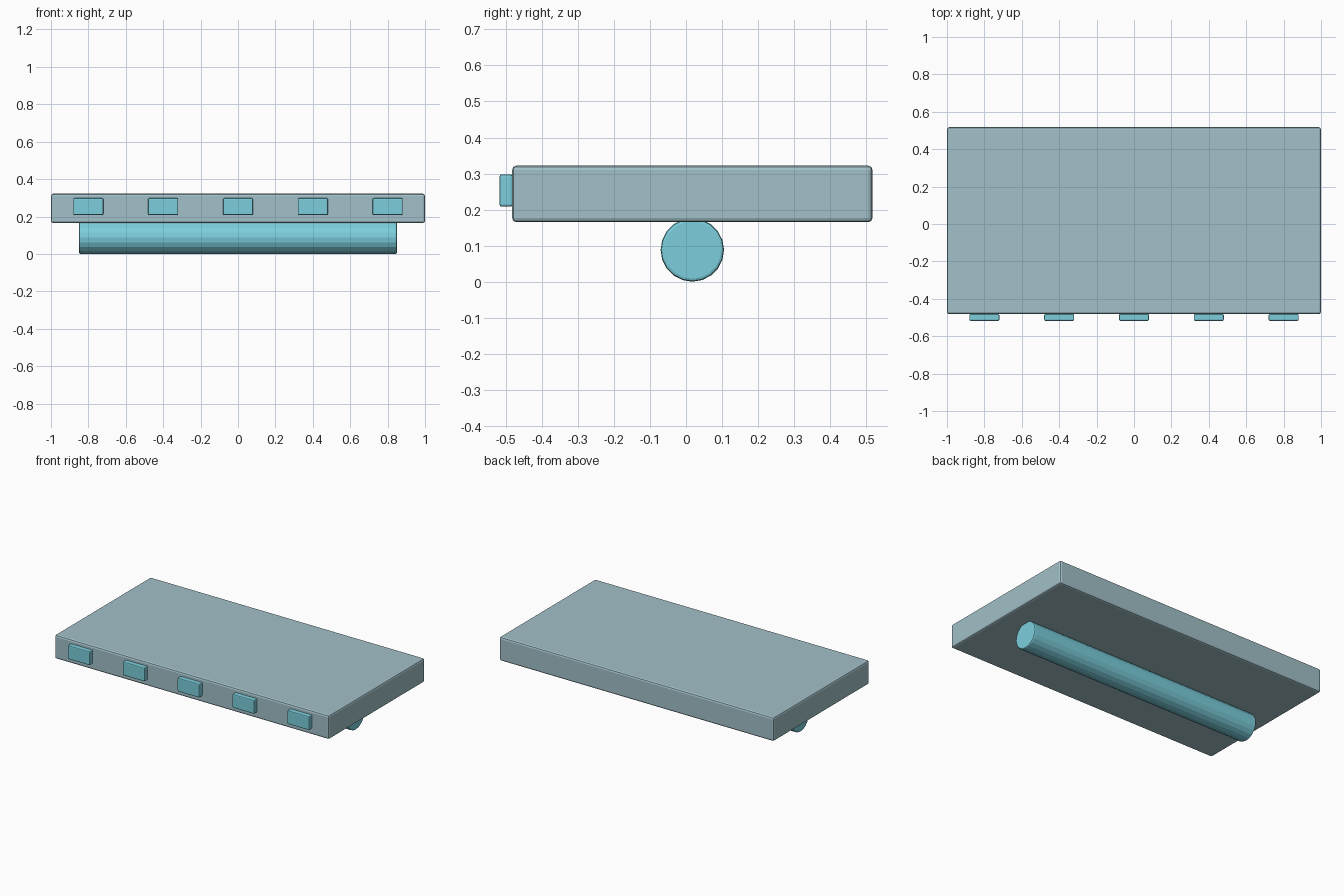
import bpy
from math import pi

if "Cube" in bpy.data.objects:
    bpy.data.objects.remove(bpy.data.objects["Cube"])


def material(name, rgb):
    m = bpy.data.materials.new(name)
    m.diffuse_color = (*rgb, 1)
    m.use_nodes = True
    m.node_tree.nodes["Principled BSDF"].inputs["Base Color"].default_value = m.diffuse_color
    return m


shell = material("dusty_teal", (0.36, 0.53, 0.58))
accent = material("bright_cyan", (0.20, 0.62, 0.72))


def finish(obj, name, mat, bevel):
    obj.name = name
    obj.data.materials.append(mat)
    mod = obj.modifiers.new("soft_edges", 'BEVEL')
    mod.width = bevel
    mod.segments = 2
    mod.limit_method = 'ANGLE'
    return obj


def box(name, lo, hi, mat, bevel):
    center = [(a + b) / 2 for a, b in zip(lo, hi)]
    bpy.ops.mesh.primitive_cube_add(size=1, location=center)
    obj = bpy.context.object
    obj.scale = [b - a for a, b in zip(lo, hi)]
    bpy.ops.object.transform_apply(location=False, rotation=False, scale=True)
    return finish(obj, name, mat, bevel)


# Main slab
box("body_slab", (-1, -0.4825, 0.165), (1, 0.5175, 0.322), shell, 0.012)

# Row of front buttons
for i in range(5):
    x = -0.8 + 0.4 * i
    box(f"front_button_{i + 1}", (x - 0.08, -0.5175, 0.208),
        (x + 0.08, -0.4815, 0.298), accent, 0.006)

# Support roller under the slab
bpy.ops.mesh.primitive_cylinder_add(vertices=20, radius=0.088, depth=1.7,
                                    location=(0, 0.0175, 0.088),
                                    rotation=(0, pi / 2, 0))
finish(bpy.context.object, "support_roller", accent, 0.008)
